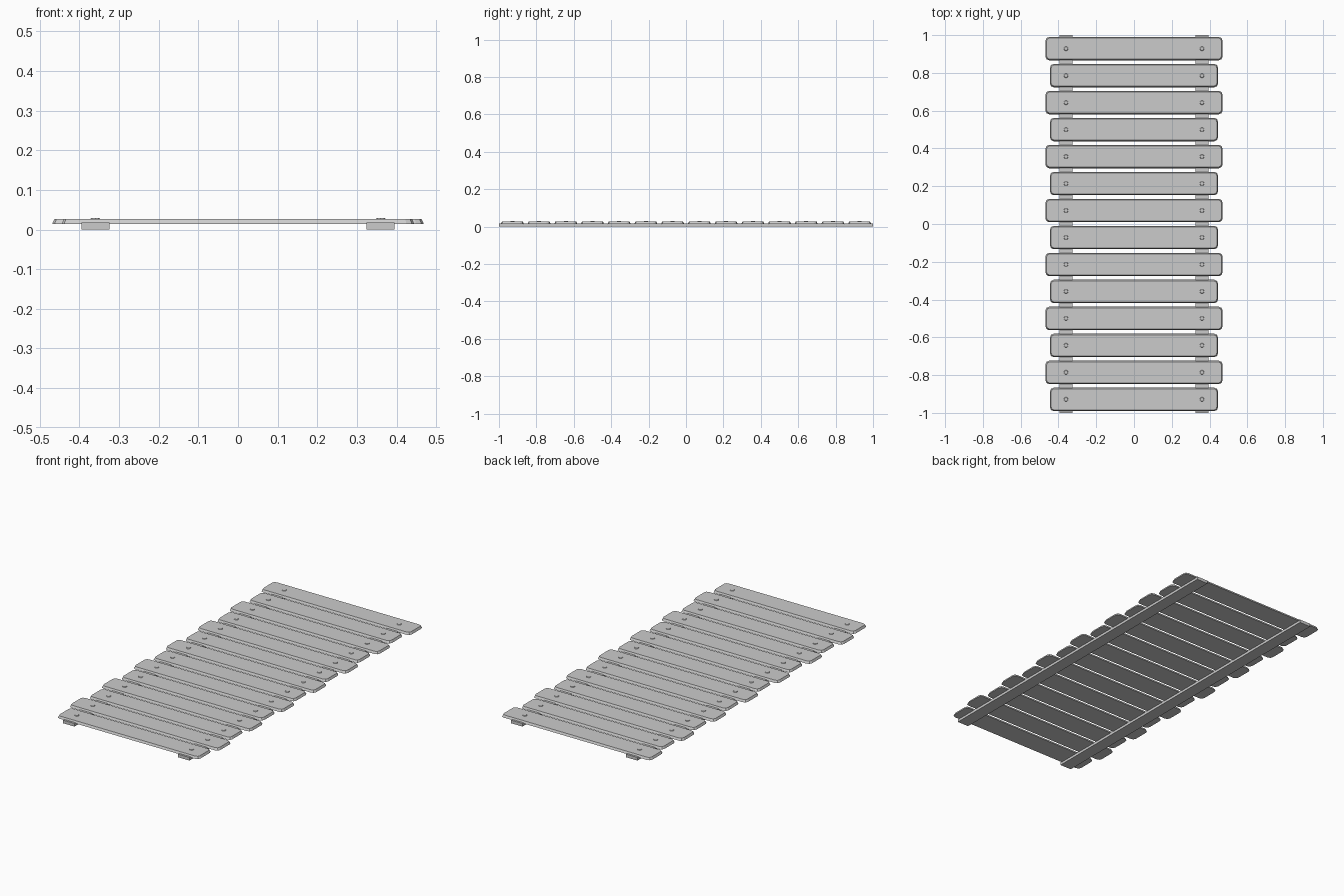
import bpy, bmesh, math

if "Cube" in bpy.data.objects:
    bpy.data.objects.remove(bpy.data.objects["Cube"])

PITCH = 2 / 14
Z0, Z1 = 0.014, 0.0267


def finish(name, bm):
    bmesh.ops.recalc_face_normals(bm, faces=bm.faces)
    mesh = bpy.data.meshes.new(name)
    bm.to_mesh(mesh)
    bm.free()
    ob = bpy.data.objects.new(name, mesh)
    bpy.context.collection.objects.link(ob)
    return ob


def outline(hx, hy, r, seg=2):
    # rectangle with rounded corners
    pts = []
    for k, (sx, sy) in enumerate([(1, 1), (-1, 1), (-1, -1), (1, -1)]):
        for s in range(seg + 1):
            a = math.pi / 2 * (k + s / seg)
            pts.append((sx * (hx - r) + r * math.cos(a), sy * (hy - r) + r * math.sin(a)))
    return pts


def plank(name, y, hx):
    # board whose sides lean in towards the top
    bm = bmesh.new()
    low = [bm.verts.new((px, y + py, Z0)) for px, py in outline(hx, 0.062, 0.02)]
    top = [bm.verts.new((px, y + py, Z1)) for px, py in outline(hx - 0.006, 0.056, 0.017)]
    n = len(low)
    bm.faces.new(low[::-1])
    bm.faces.new(top)
    for i in range(n):
        j = (i + 1) % n
        bm.faces.new((low[i], low[j], top[j], top[i]))
    finish(name, bm)


def nail(name, x, y):
    # flat-topped nail head
    bm = bmesh.new()
    bmesh.ops.create_cone(bm, cap_ends=True, segments=8, radius1=0.0135, radius2=0.010, depth=0.005)
    bmesh.ops.translate(bm, verts=bm.verts, vec=(x, y, 0.0272))
    finish(name, bm)


# planks alternate short and long, each nailed at both rails
for i in range(14):
    y = -1 + (i + 0.5) * PITCH
    plank(f"plank_{i + 1}", y, 0.469 if i % 2 else 0.445)
    for side, x in (("left", -0.36), ("right", 0.36)):
        nail(f"nail_{side}_{i + 1}", x, y)

# rails under the planks
for side, x in (("left", -0.36), ("right", 0.36)):
    bm = bmesh.new()
    bmesh.ops.create_cube(bm, size=1)
    bmesh.ops.scale(bm, verts=bm.verts, vec=(0.071, 2, 0.0175))
    bmesh.ops.translate(bm, verts=bm.verts, vec=(x, 0, 0.00875))
    finish(f"rail_{side}", bm)
